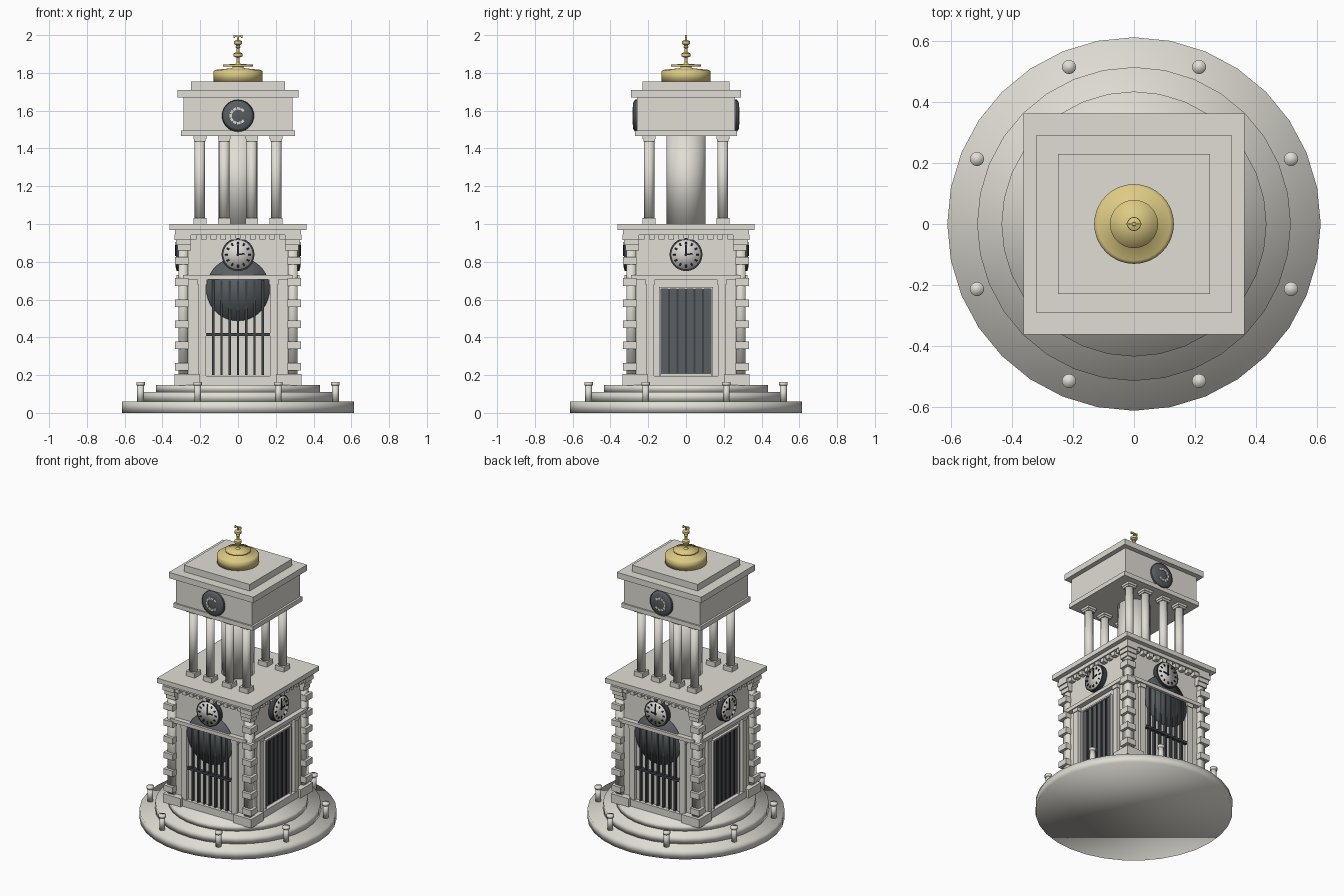
import bpy, bmesh, math
from mathutils import Matrix

cube = bpy.data.objects.get("Cube")
if cube:
    bpy.data.objects.remove(cube, do_unlink=True)


def material(name, r, g, b):
    m = bpy.data.materials.new(name)
    m.use_nodes = True
    m.diffuse_color = (r, g, b, 1)
    node = next(n for n in m.node_tree.nodes if n.type == "BSDF_PRINCIPLED")
    node.inputs["Base Color"].default_value = (r, g, b, 1)
    node.inputs["Roughness"].default_value = 0.7
    return m


stone = material("pale stone", 0.75, 0.725, 0.665)
slate = material("slate grey", 0.10, 0.112, 0.122)
iron = material("dark iron", 0.05, 0.056, 0.062)
gold = material("gold", 0.72, 0.59, 0.23)
ivory = material("clock ivory", 0.70, 0.69, 0.66)
black = material("black", 0.015, 0.015, 0.017)


def box(bm, x, y, z, tilt=None):
    """Box from three (low, high) ranges."""
    size = Matrix.Diagonal((x[1] - x[0], y[1] - y[0], z[1] - z[0], 1))
    mid = Matrix.Translation([(a[0] + a[1]) / 2 for a in (x, y, z)])
    bmesh.ops.create_cube(bm, size=1, matrix=(tilt or Matrix()) @ mid @ size)


def block(bm, hx, hy, z0, z1):
    box(bm, (-hx, hx), (-hy, hy), (z0, z1))


def post(bm, x, y, r, z0, z1, n=20):
    bmesh.ops.create_cone(bm, cap_ends=True, segments=n, radius1=r, radius2=r, depth=z1 - z0,
                          matrix=Matrix.Translation((x, y, (z0 + z1) / 2)))


def disc(bm, z, r, y0, y1, r_front=None, n=36):
    """Round plate facing the front, between depths y0 and y1."""
    place = Matrix.Translation((0, (y0 + y1) / 2, z)) @ Matrix.Rotation(math.pi / 2, 4, "X")
    bmesh.ops.create_cone(bm, cap_ends=True, segments=n, radius1=r, radius2=r_front or r,
                          depth=abs(y1 - y0), matrix=place)


def lathe(bm, profile, n=32):
    verts = [bm.verts.new((r, 0, z)) for r, z in profile]
    edges = [bm.edges.new(p) for p in zip(verts, verts[1:])]
    bmesh.ops.spin(bm, geom=verts + edges, cent=(0, 0, 0), axis=(0, 0, 1),
                   angle=math.tau, steps=n)
    bmesh.ops.remove_doubles(bm, verts=bm.verts, dist=0.0002)
    bmesh.ops.recalc_face_normals(bm, faces=bm.faces)


def part(name, mat, build, mirror="", turn=0, soft=False):
    bm = bmesh.new()
    build(bm)
    bm.transform(Matrix.Rotation(turn, 4, "Z"))
    mesh = bpy.data.meshes.new(name)
    bm.to_mesh(mesh)
    bm.free()
    mesh.materials.append(mat)
    ob = bpy.data.objects.new(name, mesh)
    bpy.context.collection.objects.link(ob)
    bpy.ops.object.select_all(action="DESELECT")
    ob.select_set(True)
    bpy.context.view_layer.objects.active = ob
    if soft:
        bpy.ops.object.shade_smooth()
    else:
        bpy.ops.object.shade_smooth_by_angle(angle=math.radians(35))
    if mirror:
        mod = ob.modifiers.new("Mirror", "MIRROR")
        mod.use_axis = ["X" in mirror, "Y" in mirror, False]
        mod.use_mirror_merge = False


QUARTER = math.pi / 2
WALL = 0.292

# Round steps and bollards
for name, r, z0, z1 in (("lower_step", 0.613, 0, 0.06), ("middle_step", 0.515, 0.06, 0.11),
                        ("upper_step", 0.435, 0.11, 0.148)):
    part(name, stone, lambda bm: post(bm, 0, 0, r, z0, z1, 32), soft=True)


def bollards(bm):
    for i in range(8):
        a = (i + 0.5) * math.tau / 8
        x, y = 0.558 * math.cos(a), 0.558 * math.sin(a)
        post(bm, x, y, 0.018, 0.06, 0.145)
        post(bm, x, y, 0.023, 0.145, 0.163)


part("bollards", stone, bollards, soft=True)

# Lower tower
part("tower_body", stone, lambda bm: block(bm, WALL, WALL, 0.14, 0.96))
part("plinth", stone, lambda bm: block(bm, 0.318, 0.318, 0.145, 0.195))
part("frieze", stone, lambda bm: block(bm, 0.333, 0.333, 0.943, 0.97))
part("cornice", stone, lambda bm: block(bm, 0.362, 0.362, 0.968, 1.0))


# Corner stones with stepped corbels on top
def quoins(bm):
    box(bm, (0.2, 0.335), (0.2, 0.335), (0.145, 0.205))
    for i in range(6):
        z = 0.245 + i * 0.112
        box(bm, (0.262, 0.333), (0.262, 0.333), (z - 0.02, z + 0.02))
    for i in range(3):
        out = 0.321 + i * 0.008
        box(bm, (0.25, out), (0.25, out), (0.86 + i * 0.028, 0.888 + i * 0.028))


part("corner_quoins", stone, quoins, "XY")
part("corner_shafts", stone, lambda bm: box(bm, (0.265, 0.314), (0.265, 0.314), (0.19, 0.92)),
     "XY", soft=True)


def wall_trim(bm):
    box(bm, (-0.29, 0.29), (-0.325, -0.28), (0.705, 0.73))
    for s in (-1, 1):
        box(bm, sorted((s * 0.17, s * 0.21)), (-0.313, -0.28), (0.19, 0.685))
        box(bm, sorted((s * 0.165, s * 0.215)), (-0.318, -0.28), (0.68, 0.706))
    for i in range(10):
        x = -0.234 + i * 0.052
        box(bm, (x - 0.015, x + 0.015), (-0.325, -0.28), (0.917, 0.945))


# Clocks on the four walls
def clock_marks(bm):
    c = Matrix.Translation((0, 0, 0.838))
    for i in range(12):
        box(bm, (-0.004, 0.004), (-0.332, -0.325), (0.053, 0.068),
            c @ Matrix.Rotation(i * math.tau / 12, 4, "Y"))
    for angle, length in ((0, 0.05), (math.radians(82), 0.036)):
        box(bm, (-0.004, 0.004), (-0.333, -0.325), (-0.008, length),
            c @ Matrix.Rotation(angle, 4, "Y"))


for side, turn, axis in (("front_back", 0, "Y"), ("sides", QUARTER, "X")):
    part("wall_trim_" + side, stone, wall_trim, axis, turn)
    part("clock_rim_" + side, iron, lambda bm: disc(bm, 0.838, 0.087, -0.28, -0.325), axis, turn)
    part("clock_face_" + side, ivory, lambda bm: disc(bm, 0.838, 0.079, -0.28, -0.329), axis,
         turn, soft=True)
    part("clock_marks_" + side, black, clock_marks, axis, turn)


# Gates with round screen, front and back
def gate(bm):
    for i in range(7):
        x = (i - 3) * 0.0435
        box(bm, (x - 0.006, x + 0.006), (-0.311, -0.29), (0.2, 0.70))
    box(bm, (-0.17, 0.17), (-0.314, -0.29), (0.408, 0.424))


part("gate_bars", iron, gate, "Y")
part("round_screen", slate, lambda bm: disc(bm, 0.655, 0.168, -0.28, -0.308), "Y", soft=True)


# Side doors
def side_frame(bm):
    for s in (-1, 1):
        box(bm, sorted((s * 0.132, s * 0.142)), (-0.308, -0.28), (0.19, 0.665))
    box(bm, (-0.142, 0.142), (-0.31, -0.28), (0.657, 0.667))


def side_bars(bm):
    for i in range(5):
        x = (i - 2) * 0.045
        box(bm, (x - 0.005, x + 0.005), (-0.305, -0.29), (0.21, 0.655))


part("side_door_frames", stone, side_frame, "X", QUARTER)
part("side_doors", slate, lambda bm: box(bm, (-0.132, 0.132), (-0.299, -0.28), (0.205, 0.657)),
     "X", QUARTER)
part("side_door_bars", iron, side_bars, "X", QUARTER)


# Open belfry: columns around a central drum
def column_shafts(bm):
    for x in (0.073, 0.202):
        post(bm, x, 0.195, 0.027, 1.02, 1.45, 24)


def column_blocks(bm):
    y = 0.195
    for x in (0.073, 0.202):
        for h, z0, z1 in ((0.034, 1.0, 1.032), (0.03, 1.437, 1.45), (0.034, 1.45, 1.468)):
            box(bm, (x - h, x + h), (y - h, y + h), (z0, z1))


part("column_shafts", stone, column_shafts, "XY", soft=True)
part("column_blocks", stone, column_blocks, "XY")
part("central_drum", stone, lambda bm: post(bm, 0, 0, 0.103, 1.0, 1.47, 32), soft=True)

# Upper block and stepped roof
for name, hx, hy, z0, z1 in (("upper_sill", 0.302, 0.27, 1.465, 1.495),
                             ("upper_block", 0.288, 0.26, 1.49, 1.675),
                             ("upper_cornice", 0.32, 0.292, 1.67, 1.71),
                             ("roof_slab", 0.25, 0.23, 1.71, 1.755)):
    part(name, stone, lambda bm: block(bm, hx, hy, z0, z1))


# Medallions on the upper block
def medallion(bm):
    disc(bm, 1.573, 0.085, -0.25, -0.27)
    disc(bm, 1.573, 0.085, -0.27, -0.28, 0.07)


def wreath(bm):
    for i in range(9):
        a = math.radians(142 + i * 32)
        box(bm, (-0.009, 0.009), (-0.284, -0.278), (0.032, 0.045),
            Matrix.Translation((0, 0, 1.573)) @ Matrix.Rotation(a, 4, "Y"))


part("medallions", slate, medallion, "Y", soft=True)
part("medallion_wreaths", ivory, wreath, "Y")

# Golden cap and finial
part("gold_cap", gold, lambda bm: lathe(bm, [
    (0, 1.75), (0.131, 1.755), (0.131, 1.808), (0.12, 1.816), (0.03, 1.825),
    (0.03, 1.834), (0.079, 1.834), (0.079, 1.844), (0, 1.848)]), soft=True)
part("finial", gold, lambda bm: lathe(bm, [
    (0.016, 1.845), (0.007, 1.858), (0.008, 1.88), (0.023, 1.888), (0.023, 1.903), (0.008, 1.91),
    (0.008, 1.93), (0.014, 1.937), (0.009, 1.946), (0.022, 1.953), (0.022, 1.968),
    (0.006, 1.974), (0.005, 1.996), (0, 1.997)], 16))


def vane(bm):
    box(bm, (-0.024, 0.024), (-0.004, 0.004), (1.991, 1.998))
    for x in (-0.02, 0.02):
        box(bm, (x - 0.004, x + 0.004), (-0.004, 0.004), (1.984, 2.0))


part("vane", gold, vane)
